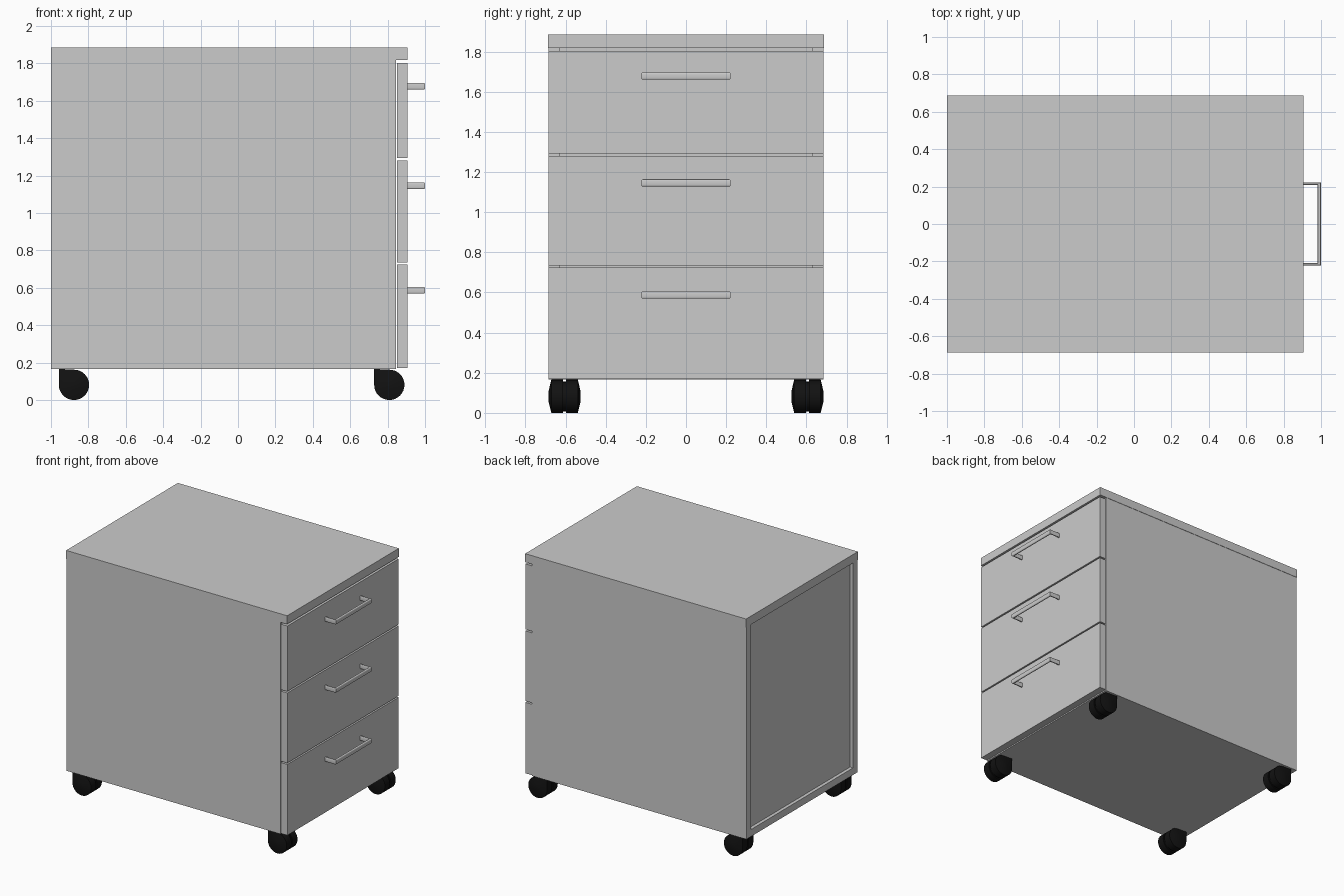
import bpy, bmesh
from math import sin, cos, pi, copysign, radians
from mathutils import Vector

if "Cube" in bpy.data.objects:
    bpy.data.objects.remove(bpy.data.objects["Cube"])


def loft(name, rings, smooth=False, mat=None):
    """Skin a series of equal-length point rings and cap both ends."""
    bm = bmesh.new()
    vs = [[bm.verts.new(p) for p in ring] for ring in rings]
    n = len(vs[0])
    for a, b in zip(vs, vs[1:]):
        for i in range(n):
            j = (i + 1) % n
            bm.faces.new((a[i], a[j], b[j], b[i]))
    bm.faces.new(vs[0][::-1])
    bm.faces.new(vs[-1])
    bmesh.ops.recalc_face_normals(bm, faces=bm.faces)
    me = bpy.data.meshes.new(name)
    bm.to_mesh(me)
    bm.free()
    ob = bpy.data.objects.new(name, me)
    bpy.context.collection.objects.link(ob)
    if mat:
        me.materials.append(mat)
    if smooth:
        bpy.ops.object.select_all(action='DESELECT')
        bpy.context.view_layer.objects.active = ob
        ob.select_set(True)
        bpy.ops.object.shade_smooth_by_angle(angle=radians(35))
    return ob


def box(name, x0, x1, y, z0, z1):
    """Box symmetric about y = 0."""
    outline = [(-y, z0), (y, z0), (y, z1), (-y, z1)]
    return loft(name, [[(x, *p) for p in outline] for x in (x0, x1)])


black = bpy.data.materials.new("caster_black")
black.diffuse_color = (0.006, 0.006, 0.006, 1)
black.use_nodes = True
black.node_tree.nodes["Principled BSDF"].inputs["Base Color"].default_value = black.diffuse_color

W, T = 0.685, 0.055          # half width, board thickness
Z0, Z1, TOP = 0.166, 1.818, 1.884

# carcass: two sides and a floor as one U-shaped profile
u_shape = [(-W, Z0), (W, Z0), (W, Z1), (W - T, Z1),
           (W - T, Z0 + T), (T - W, Z0 + T), (T - W, Z1), (-W, Z1)]
loft("carcass", [[(x, *p) for p in u_shape] for x in (-1.0, 0.846)])
box("back_panel", -0.974, -0.95, W - T, Z0 + T, Z1)
box("top_board", -1.0, 0.905, 0.688, Z1, TOP)


# handle: rounded bar bent into a U with mitred corners
def handle(name, zc):
    section = []
    for k in range(20):
        a = 2 * pi * k / 20
        c, s = cos(a), sin(a)
        section.append((copysign(abs(c) ** 0.6, c), copysign(abs(s) ** 0.6, s)))

    def ring(x, side):
        return [((0.991 + 0.009 * t) if x is None else x,
                 side * (0.215 + 0.007 * t), zc + 0.018 * s) for t, s in section]
    loft(name, [ring(0.90, -1), ring(None, -1), ring(None, 1), ring(0.90, 1)], True)


# drawers: bottom z, top z, handle height
drawers = [("lower", 0.172, 0.724, 0.587),
           ("middle", 0.735, 1.281, 1.146),
           ("upper", 1.293, 1.803, 1.678)]
for label, z0, z1, hz in drawers:
    box(label + "_drawer_front", 0.850, 0.905, W, z0, z1)
    handle(label + "_handle", hz)

# caster outline: a circle with the upper back corner squared off
R = 0.081
outline = [Vector((cos(a), sin(a))) * R
           for a in (radians(-180 + 11.25 * k) for k in range(25))]
outline.append(Vector((-R, 0.085)))
# sideways offset and scale: domed hubs with a groove between the twin wheels
steps = [(0.080, 0.3), (0.066, 1.0), (0.007, 1.0), (0.007, 0.9)]
steps = [(-o, s) for o, s in steps] + steps[::-1]
for end, cx in (("back", -0.877), ("front", 0.809)):
    for side, cy in (("left", 0.605), ("right", -0.605)):
        rings = [[(cx + p.x * s, cy + o, R + p.y * s) for p in outline]
                 for o, s in steps]
        loft(f"{end}_{side}_caster", rings, True, black)
